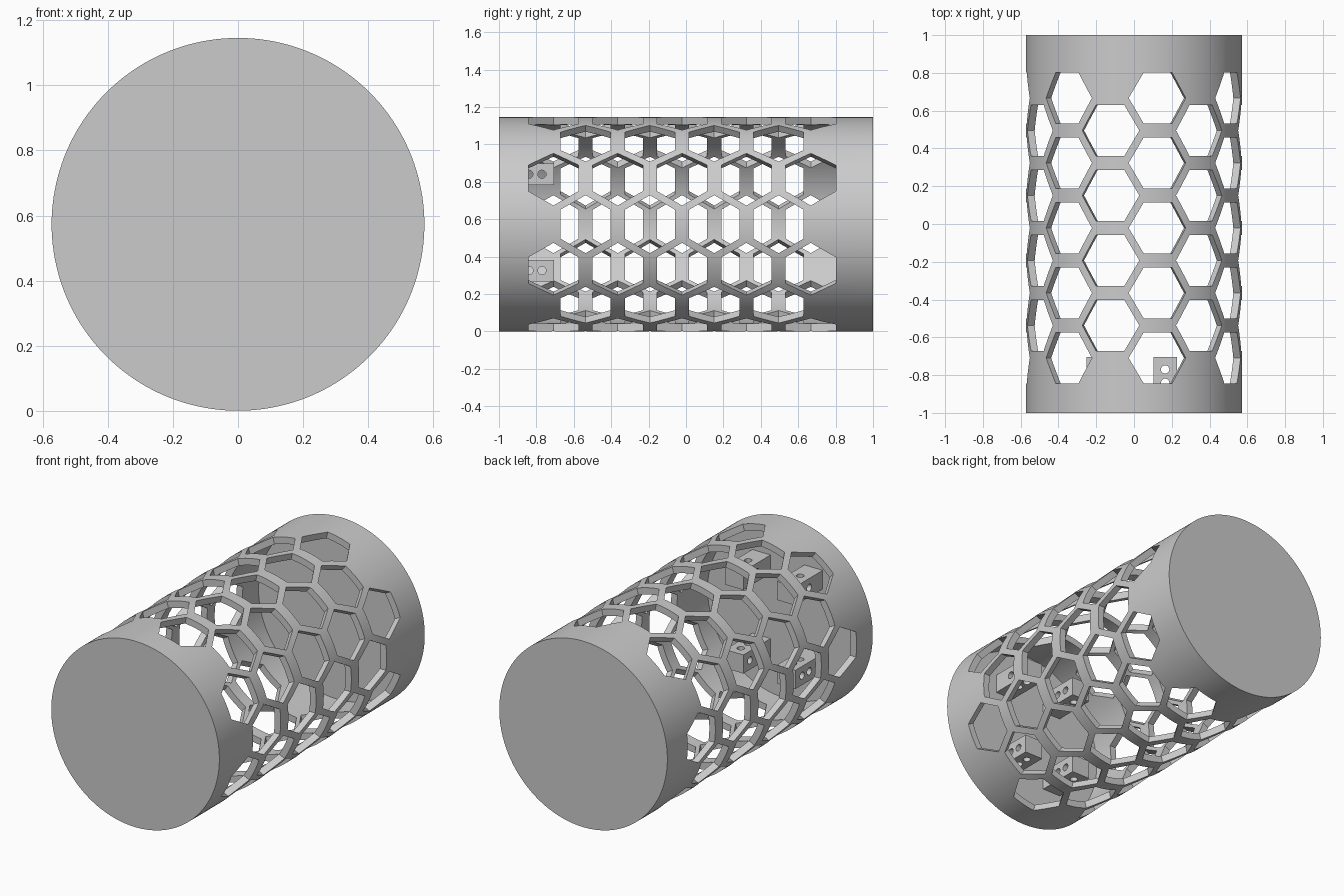
import bpy, bmesh, math
from mathutils import Matrix, Vector

cube = bpy.data.objects.get("Cube")
if cube:
    bpy.data.objects.remove(cube, do_unlink=True)

R = 0.573          # outer radius
RI = 0.532         # inner radius
CZ = 0.573         # axis height
ROWS = 14
PITCH = 0.344
SEG = 168

grey = bpy.data.materials.new("light_grey")
grey.use_nodes = True
grey.diffuse_color = (0.6, 0.6, 0.6, 1)
grey.node_tree.nodes["Principled BSDF"].inputs["Base Color"].default_value = (0.6, 0.6, 0.6, 1)


def finish(name, bm):
    bmesh.ops.recalc_face_normals(bm, faces=bm.faces)
    mesh = bpy.data.meshes.new(name)
    bm.to_mesh(mesh)
    bm.free()
    mesh.materials.append(grey)
    obj = bpy.data.objects.new(name, mesh)
    bpy.context.collection.objects.link(obj)
    return obj


def lathe(name, profile):
    """Rings of (radius, y) about the long axis, closed at both ends."""
    bm = bmesh.new()
    rings = []
    for r, y in profile:
        angles = [2 * math.pi * i / SEG for i in range(SEG)]
        rings.append([bm.verts.new((r * math.sin(a), y, CZ + r * math.cos(a))) for a in angles])
    for a, b in zip(rings, rings[1:]):
        for i in range(SEG):
            j = (i + 1) % SEG
            bm.faces.new((a[i], a[j], b[j], b[i]))
    bm.faces.new(rings[0])
    bm.faces.new(rings[-1])
    return finish(name, bm)


def select_only(obj):
    bpy.ops.object.select_all(action='DESELECT')
    obj.select_set(True)
    bpy.context.view_layer.objects.active = obj


def cut(obj, cutter, smooth_angle):
    mod = obj.modifiers.new("cut", 'BOOLEAN')
    mod.operation = 'DIFFERENCE'
    mod.solver = 'EXACT'
    mod.use_self = True
    mod.object = cutter
    select_only(obj)
    bpy.ops.object.modifier_apply(modifier=mod.name)
    bpy.data.objects.remove(cutter, do_unlink=True)
    bpy.ops.object.shade_smooth_by_angle(angle=math.radians(smooth_angle))


# Cup-shaped tube, closed at the back
tube = lathe("perforated_tube", [(RI, 0.96), (RI, -0.972), (R, -0.972), (R, 1.0)])

# Hexagonal openings in staggered rows round the wall
bm = bmesh.new()
for row in range(ROWS):
    angle = (row + 0.5) * 2 * math.pi / ROWS
    count = 5 if row % 2 == 0 else 4
    for k in range(count):
        y = -0.021 + (k - (count - 1) / 2) * PITCH
        place = (Matrix.Translation((0, y, CZ)) @ Matrix.Rotation(angle, 4, 'Y')
                 @ Matrix.Translation((0, 0, 0.57)))
        corners = [Vector((0.155 * math.cos(i * math.pi / 3), 0.155 * math.sin(i * math.pi / 3), 0))
                   for i in range(6)]
        low, high = [[bm.verts.new(place @ (c + Vector((0, 0, h)))) for c in corners]
                     for h in (-0.075, 0.06)]
        bm.faces.new(low)
        bm.faces.new(high)
        for i in range(6):
            j = (i + 1) % 6
            bm.faces.new((low[i], low[j], high[j], high[i]))
holes = finish("hole_cutter", bm)
holes.hide_render = True
cut(tube, holes, 25)

# Front lid
lid = lathe("front_lid", [(R, -1.0), (R, -0.97)])
select_only(lid)
bpy.ops.object.shade_smooth_by_angle(angle=math.radians(30))


# Drilled mounting blocks on the inside of the lid
def mounting_block(name, x, z):
    bm = bmesh.new()
    bmesh.ops.create_cube(bm, size=1, matrix=Matrix.Translation((x, -0.84, z))
                          @ Matrix.Diagonal((0.125, 0.27, 0.115, 1)))
    block = finish(name, bm)
    bm = bmesh.new()
    for y in (-0.77, -0.84):
        for turn in (0, math.pi / 2):
            bmesh.ops.create_cone(bm, cap_ends=True, segments=20, radius1=0.022, radius2=0.022, depth=0.3,
                                  matrix=Matrix.Translation((x, y, z)) @ Matrix.Rotation(turn, 4, 'Y'))
    drill = finish("drill_cutter", bm)
    drill.hide_render = True
    cut(block, drill, 30)


for side, x in (("left", 0.165), ("right", -0.19)):
    for level, z in (("upper", 0.84), ("lower", 0.325)):
        mounting_block(f"{level}_{side}_mounting_block", x, z)
